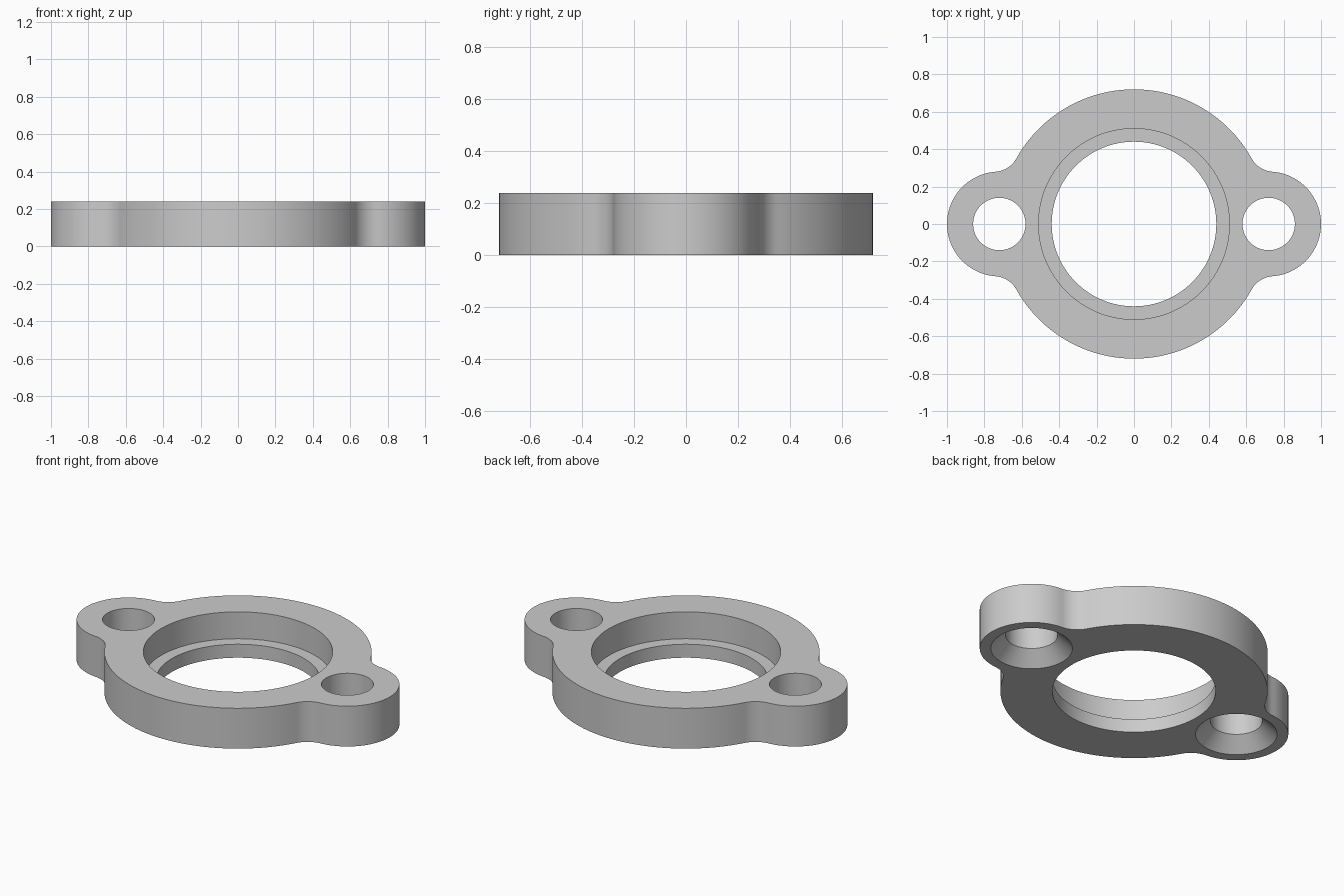
import bpy, bmesh
from math import atan2, cos, sin, pi, radians, sqrt

cube = bpy.data.objects.get("Cube")
if cube:
    bpy.data.objects.remove(cube, do_unlink=True)

HEIGHT = 0.24
BODY_R = 0.72      # central ring
EAR_X, EAR_R = 0.72, 0.28
FILLET = 0.14      # blend between ring and ears

grey = bpy.data.materials.new("plain grey")
grey.use_nodes = True
colour = (0.6, 0.6, 0.6, 1)
grey.diffuse_color = colour
grey.node_tree.nodes["Principled BSDF"].inputs["Base Color"].default_value = colour


def arc(cx, cy, r, start, end, steps):
    return [(cx + r * cos(start + (end - start) * i / steps),
             cy + r * sin(start + (end - start) * i / steps)) for i in range(steps + 1)]


def make_object(name, bm):
    bmesh.ops.recalc_face_normals(bm, faces=bm.faces)
    mesh = bpy.data.meshes.new(name)
    bm.to_mesh(mesh)
    bm.free()
    mesh.materials.append(grey)
    obj = bpy.data.objects.new(name, mesh)
    bpy.context.collection.objects.link(obj)
    return obj


def lathe(name, profile, x=0, steps=96):
    """Closed solid of revolution from (radius, z) pairs."""
    bm = bmesh.new()
    rings = [[bm.verts.new((x + r * cos(2 * pi * i / steps), r * sin(2 * pi * i / steps), z))
              for i in range(steps)] for r, z in profile]
    for low, high in zip(rings, rings[1:]):
        for i in range(steps):
            j = (i + 1) % steps
            bm.faces.new((low[i], low[j], high[j], high[i]))
    bm.faces.new(rings[0])
    bm.faces.new(rings[-1])
    return make_object(name, bm)


# Outline: ear, fillet and ring arcs for one quarter, then mirrored
a, b = BODY_R + FILLET, EAR_R + FILLET
fx = (a * a - b * b + EAR_X ** 2) / (2 * EAR_X)
fy = sqrt(a * a - fx * fx)
ear_end = atan2(fy, fx - EAR_X)
ring_start = atan2(fy, fx)
quarter = arc(EAR_X, 0, EAR_R, 0, ear_end, 24)
quarter += arc(fx, fy, FILLET, ear_end - pi, ring_start - pi, 14)[1:]
quarter += arc(0, 0, BODY_R, ring_start, pi / 2, 24)[1:]
half = quarter + [(-x, y) for x, y in reversed(quarter[:-1])]
outline = half + [(x, -y) for x, y in reversed(half[1:-1])]

# Flange plate
bm = bmesh.new()
base = bm.faces.new([bm.verts.new((x, y, 0)) for x, y in outline])
top = bmesh.ops.extrude_face_region(bm, geom=[base], use_keep_orig=True)
bmesh.ops.translate(bm, vec=(0, 0, HEIGHT),
                    verts=[v for v in top["geom"] if isinstance(v, bmesh.types.BMVert)])
flange = make_object("flange_plate", bm)

# Stepped centre bore and two bolt holes countersunk from below
over = 0.01
cutters = [lathe("bore_cutter", [(0.44, -over), (0.44, 0.08), (0.51, 0.08),
                                 (0.51, HEIGHT + over)], steps=128)]
for side, x in (("left", EAR_X), ("right", -EAR_X)):
    cutters.append(lathe(side + "_bolt_hole_cutter",
                         [(0.22 + over, -over), (0.14, 0.08), (0.14, HEIGHT + over)], x))

bpy.context.view_layer.objects.active = flange
flange.select_set(True)
for cutter in cutters:
    cutter.hide_render = True
    mod = flange.modifiers.new("hole", 'BOOLEAN')
    mod.operation = 'DIFFERENCE'
    mod.solver = 'EXACT'
    mod.object = cutter
    bpy.ops.object.modifier_apply(modifier=mod.name)
    bpy.data.objects.remove(cutter, do_unlink=True)

bpy.ops.object.shade_smooth_by_angle(angle=radians(30))
